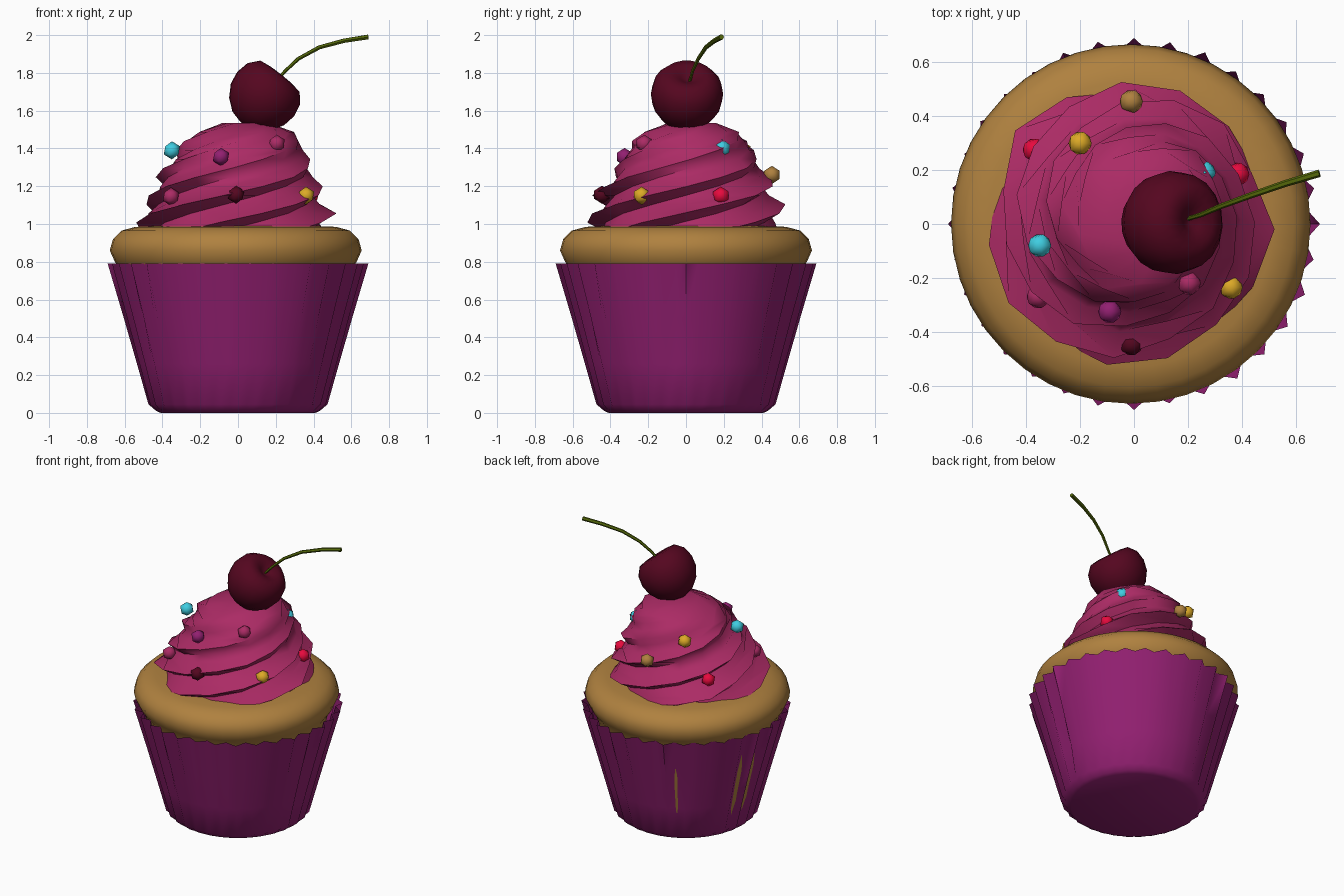
import bpy, bmesh, math, random
from mathutils import Vector

if "Cube" in bpy.data.objects:
    bpy.data.objects.remove(bpy.data.objects["Cube"])

random.seed(4)
TAU = 2 * math.pi


def mat(name, rgb):
    m = bpy.data.materials.new(name)
    m.diffuse_color = (*rgb, 1)
    m.use_nodes = True
    m.node_tree.nodes["Principled BSDF"].inputs["Base Color"].default_value = m.diffuse_color
    return m


PINK = mat("frosting pink", (0.41, 0.024, 0.13))
PURPLE = mat("wrapper purple", (0.29, 0.014, 0.165))
CAKE = mat("cake gold", (0.43, 0.22, 0.05))
CHERRY = mat("cherry dark red", (0.09, 0.002, 0.014))
GREEN = mat("stem green", (0.09, 0.14, 0.003))
CYAN = mat("sprinkle cyan", (0.05, 0.61, 0.75))
YELLOW = mat("sprinkle yellow", (0.72, 0.40, 0.02))
RED = mat("sprinkle red", (0.83, 0.003, 0.05))


def finish(bm, name, material, angle):
    bmesh.ops.recalc_face_normals(bm, faces=bm.faces)
    me = bpy.data.meshes.new(name)
    bm.to_mesh(me)
    bm.free()
    me.materials.append(material)
    ob = bpy.data.objects.new(name, me)
    bpy.context.collection.objects.link(ob)
    bpy.ops.object.select_all(action='DESELECT')
    ob.select_set(True)
    bpy.context.view_layer.objects.active = ob
    bpy.ops.object.shade_smooth_by_angle(angle=math.radians(angle))
    return ob


def skin(name, rings, material, angle=40, cap_start=True, cap_end=True):
    """Join a stack of equal closed rings of points into a surface."""
    bm = bmesh.new()
    vs = [[bm.verts.new(p) for p in ring] for ring in rings]
    n = len(vs[0])
    for a, b in zip(vs, vs[1:]):
        for i in range(n):
            j = (i + 1) % n
            bm.faces.new((a[i], a[j], b[j], b[i]))
    if cap_start:
        bm.faces.new(vs[0][::-1])
    if cap_end:
        bm.faces.new(vs[-1])
    return finish(bm, name, material, angle)


def circle(r, z, n, cx=0.0, cy=0.0):
    return [(cx + r * math.cos(TAU * i / n), cy + r * math.sin(TAU * i / n), z)
            for i in range(n)]


def lerp_table(table, z):
    for (z0, *a), (z1, *b) in zip(table, table[1:]):
        if z <= z1:
            t = (z - z0) / (z1 - z0)
            return [p + (q - p) * t for p, q in zip(a, b)]
    return table[-1][1:]


# Pleated paper wrapper: (z, ridge radius, valley radius, jitter strength)
PLEATS = 32
jitter = [random.choice((0, 0, 0, -0.004, -0.018)) for _ in range(PLEATS)]
dent = [0 if i % 8 == 0 else random.uniform(-0.016, 0) for i in range(PLEATS)]
rings = []
for z, ridge, valley, j in ((0.0, 0.41, 0.41, 0), (0.012, 0.435, 0.43, 0),
                            (0.045, 0.474, 0.456, 0),
                            (0.26, 0.535, 0.513, 1), (0.5, 0.604, 0.57, 1),
                            (0.79, 0.69, 0.637, 0)):
    ring = []
    for i in range(PLEATS * 2):
        a = TAU * i / (PLEATS * 2)
        r = ridge + dent[i // 2] * z if i % 2 == 0 else valley + j * jitter[i // 2]
        ring.append((r * math.cos(a), r * math.sin(a), z))
    rings.append(ring)
skin("paper_wrapper", rings, PURPLE, 75, cap_end=False)

# Cake: cone inside the wrapper with a rounded muffin top
profile = ((0.43, 0.03), (0.495, 0.26), (0.555, 0.5), (0.60, 0.74), (0.64, 0.80),
           (0.667, 0.86), (0.65, 0.92), (0.605, 0.965), (0.53, 0.985), (0.40, 0.99))
skin("cake", [circle(r, z, 40, -0.012) for r, z in profile], CAKE, 50)

# Frosting: star cross-section twisted while it narrows (z, radius, ridge depth)
POINTS, RISE, ROWS = 5, 0.70, 12
frost = ((0.96, 0.46, 0.04), (1.04, 0.475, 0.06), (1.10, 0.445, 0.055),
         (1.17, 0.425, 0.055), (1.25, 0.395, 0.035), (1.35, 0.345, 0.02),
         (1.44, 0.30, 0.015), (1.50, 0.235, 0.01), (1.535, 0.13, 0.0))
rings = []
for k in range(ROWS + 1):
    z = 0.96 + 0.575 * k / ROWS
    r, d = lerp_table(frost, z)
    t = k / ROWS
    ring = []
    for i in range(POINTS * 3):
        a = TAU * i / (POINTS * 3) + TAU * (z - 0.96) / RISE + 0.35
        wob = random.uniform(-0.3, 0.5) if i % 3 == 0 else 0
        rad = r + d * ((1.0, -0.5, 0.0)[i % 3] + wob)
        ring.append((rad * math.cos(a) - 0.015 + 0.06 * t * t,
                     rad * math.sin(a) + 0.03 * t, z))
    rings.append(ring)
skin("frosting_swirl", rings, PINK, 62)

# Cherry: lathed body with a dimple, tipped to the right
axis = Vector((0.62, 0.05, 0.78)).to_track_quat('Z', 'Y')
centre = Vector((0.14, 0.005, 1.68))
profile = ((0.015, -0.188), (0.08, -0.172), (0.14, -0.125), (0.18, -0.06), (0.192, 0.01),
           (0.178, 0.08), (0.135, 0.13), (0.085, 0.138), (0.04, 0.118), (0.01, 0.10))
skin("cherry", [[centre + axis @ Vector(p) for p in circle(r, h, 18)]
                for r, h in profile], CHERRY, 60)

# Cherry stem: thin bent tube, thicker at its tip
path = [Vector(p) for p in ((0.20, 0.02, 1.755), (0.25, 0.035, 1.81), (0.32, 0.065, 1.875),
                            (0.43, 0.105, 1.935), (0.56, 0.15, 1.97), (0.688, 0.188, 1.99))]
rings = []
for i, p in enumerate(path):
    d = path[min(i + 1, 5)] - path[max(i - 1, 0)]
    q = d.to_track_quat('Z', 'Y')
    rings.append([p + q @ Vector(c) for c in circle(0.008 + 0.0012 * i, 0, 6)])
skin("cherry_stem", rings, GREEN, 40)

# Sprinkles scattered over the frosting
sprinkles = ((-0.35, -0.08, 1.39, CYAN), (0.26, 0.19, 1.40, CYAN),
             (-0.09, -0.325, 1.355, PURPLE), (0.205, -0.22, 1.425, PINK),
             (-0.355, -0.27, 1.145, PINK), (-0.01, -0.445, 1.155, CHERRY),
             (0.36, -0.235, 1.15, YELLOW), (0.385, 0.185, 1.15, RED),
             (-0.37, 0.275, 1.15, RED), (-0.01, 0.455, 1.26, CAKE),
             (-0.20, 0.30, 1.39, YELLOW))
for i, (x, y, z, m) in enumerate(sprinkles):
    bm = bmesh.new()
    bmesh.ops.create_icosphere(bm, subdivisions=1, radius=0.048)
    bmesh.ops.translate(bm, verts=bm.verts, vec=(x, y, z))
    finish(bm, f"sprinkle_{i + 1}", m, 45)
